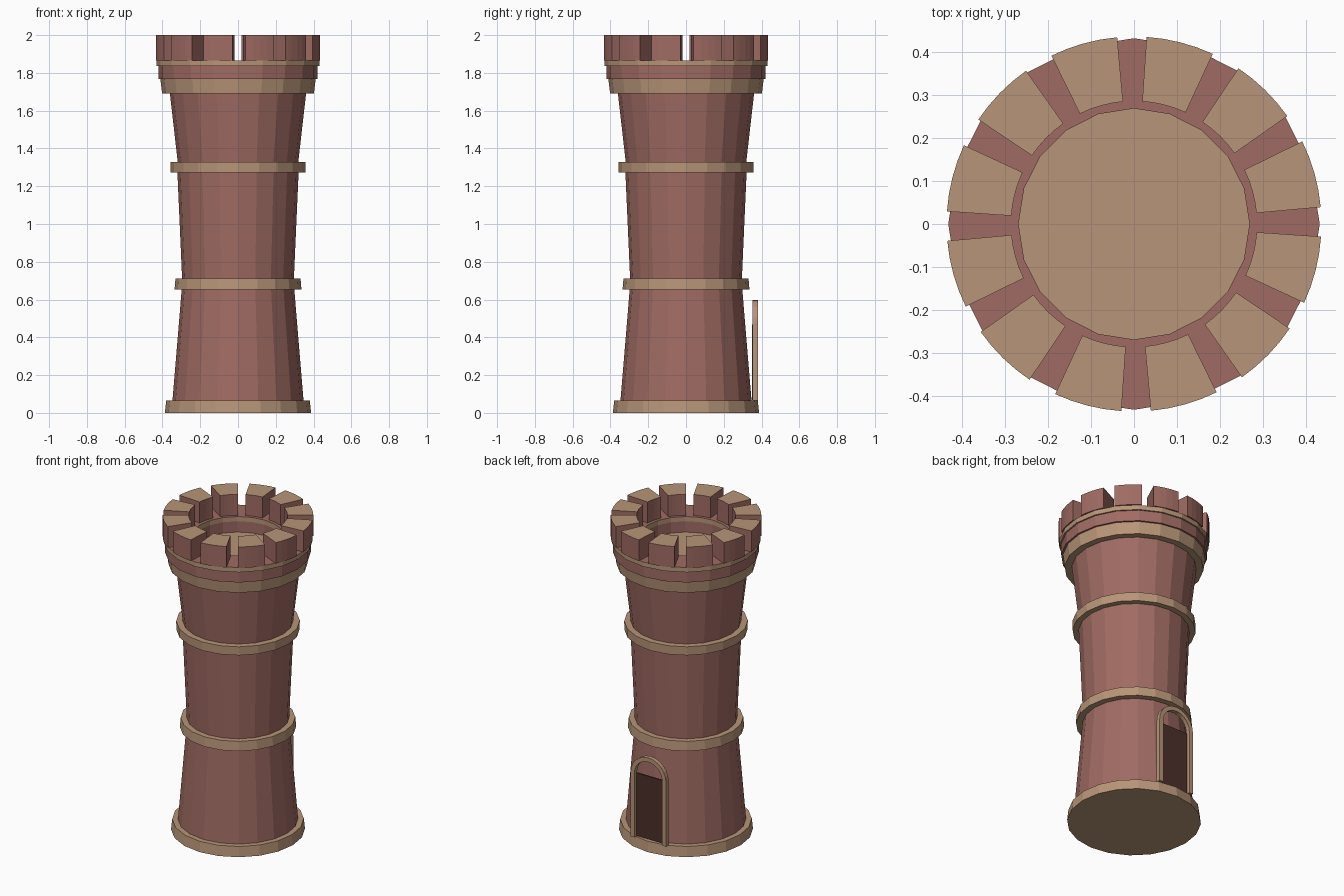
import bpy, bmesh, math

if "Cube" in bpy.data.objects:
    bpy.data.objects.remove(bpy.data.objects["Cube"])

SIDES = 20


def material(name, r, g, b):
    def lin(c):
        c /= 255
        return c / 12.92 if c <= 0.04045 else ((c + 0.055) / 1.055) ** 2.4
    m = bpy.data.materials.new(name)
    m.diffuse_color = (lin(r), lin(g), lin(b), 1)
    m.use_nodes = True
    m.node_tree.nodes["Principled BSDF"].inputs["Base Color"].default_value = m.diffuse_color
    return m


BRICK = material("red brick", 160, 107, 99)
STONE = material("tan stone", 184, 149, 120)
DARK = material("dark wood", 76, 47, 42)


def finish(name, bm, mats, rule=None):
    bmesh.ops.recalc_face_normals(bm, faces=bm.faces)
    bm.normal_update()
    if rule:
        for f in bm.faces:
            f.material_index = rule(f)
    me = bpy.data.meshes.new(name)
    bm.to_mesh(me)
    bm.free()
    for m in mats:
        me.materials.append(m)
    ob = bpy.data.objects.new(name, me)
    bpy.context.collection.objects.link(ob)
    return ob


def circle(bm, r, z):
    return [bm.verts.new((r * math.cos(math.tau * i / SIDES),
                          r * math.sin(math.tau * i / SIDES), z)) for i in range(SIDES)]


def bridge(bm, loops):
    for a, b in zip(loops, loops[1:]):
        n = len(a)
        for i in range(n):
            j = (i + 1) % n
            bm.faces.new((a[i], a[j], b[j], b[i]))


def drum(name, r0, z0, r1, z1, mat):
    """Solid tapered drum with end caps."""
    bm = bmesh.new()
    loops = [circle(bm, r0, z0), circle(bm, r1, z1)]
    bridge(bm, loops)
    for lp in loops:
        bm.faces.new(lp)
    return finish(name, bm, [mat])


def hoop(name, ri, ro, z0, z1, mats, rule=None):
    """Hollow ring with rectangular section."""
    bm = bmesh.new()
    lps = [circle(bm, r, z) for r, z in ((ro, z0), (ro, z1), (ri, z1), (ri, z0))]
    bridge(bm, lps + lps[:1])
    return finish(name, bm, mats, rule)


# Shaft sections and stone bands
drum("base_band", 0.387, 0.0, 0.38, 0.065, STONE)
drum("lower_shaft", 0.347, 0.065, 0.298, 0.655, BRICK)
drum("lower_band", 0.336, 0.652, 0.331, 0.712, STONE)
drum("middle_shaft", 0.296, 0.712, 0.321, 1.275, BRICK)
drum("upper_band", 0.356, 1.272, 0.357, 1.327, STONE)
drum("upper_shaft", 0.319, 1.327, 0.361, 1.695, BRICK)
drum("cornice_and_floor", 0.402, 1.692, 0.411, 1.767, STONE)

# Parapet wall and its coping (brick upper face)
hoop("parapet_wall", 0.268, 0.422, 1.767, 1.836, [BRICK])
hoop("parapet_coping", 0.268, 0.431, 1.836, 1.866, [STONE, BRICK],
     lambda f: 1 if f.normal.z > 0.5 else 0)

# Twelve merlons: curved blocks with stone tops
bm = bmesh.new()
SEG = 4
for k in range(12):
    mid = math.radians(15.65 + 30 * k)
    sections = []
    for s in range(SEG + 1):
        a = mid + math.radians(10.5) * (2 * s / SEG - 1)
        sections.append([bm.verts.new((r * math.cos(a), r * math.sin(a), z))
                         for r, z in ((0.285, 1.866), (0.435, 1.866), (0.435, 2.0), (0.285, 2.0))])
    bridge(bm, sections)
    bm.faces.new(sections[0])
    bm.faces.new(sections[-1])
finish("merlons", bm, [BRICK, STONE], lambda f: 1 if f.normal.z > 0.5 else 0)

# Arched door frame on the back
bm = bmesh.new()
RO, RI, SPRING, FOOT = 0.125, 0.098, 0.473, 0.065
path = [(1, 0, FOOT)]
path += [(math.cos(math.pi * i / 12), math.sin(math.pi * i / 12), SPRING) for i in range(13)]
path += [(-1, 0, FOOT)]
sections = [[bm.verts.new((r * c, y, z + r * s))
             for r, y in ((RI, 0.353), (RO, 0.353), (RO, 0.38), (RI, 0.38))] for c, s, z in path]
bridge(bm, sections)
bm.faces.new(sections[0])
bm.faces.new(sections[-1])
finish("door_frame", bm, [STONE])

# Flat door panel inside the frame
bm = bmesh.new()
bmesh.ops.create_cube(bm, size=1)
for v in bm.verts:
    v.co = (v.co.x * 0.2, 0.354 + v.co.y * 0.009, 0.268 + v.co.z * 0.4)
finish("door_panel", bm, [DARK])
